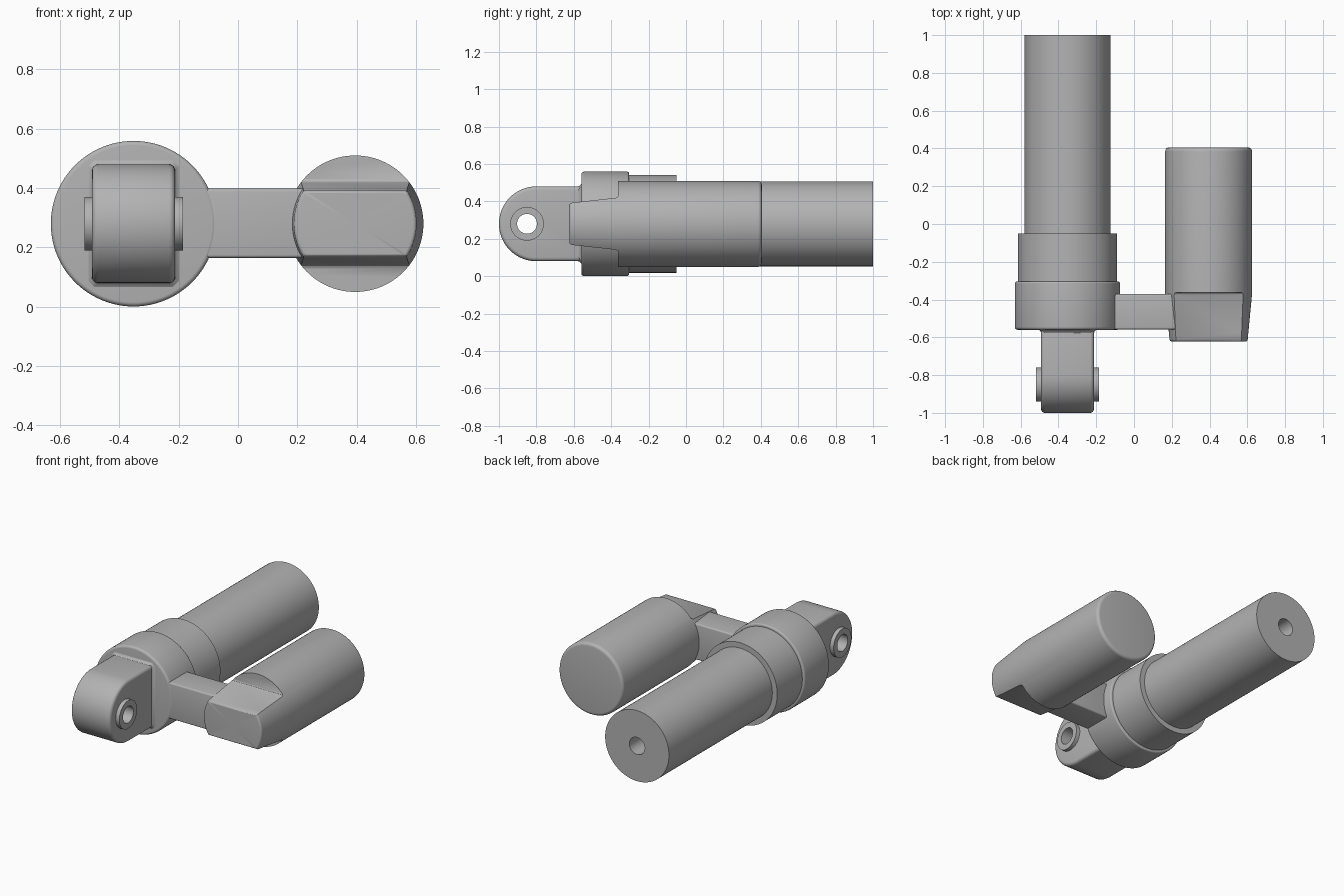
import bpy, bmesh, math
from mathutils import Vector

cube = bpy.data.objects.get("Cube")
if cube:
    bpy.data.objects.remove(cube, do_unlink=True)

# One plain metal colour
metal = bpy.data.materials.new("plain grey metal")
metal.use_nodes = True
metal.diffuse_color = (0.45, 0.45, 0.45, 1)
metal.node_tree.nodes["Principled BSDF"].inputs["Base Color"].default_value = metal.diffuse_color

MID = 0.28          # shared axis height
MAIN_X = -0.352     # axis of the long body
SIDE_X = 0.395      # axis of the side canister


def finish(name, bm):
    bmesh.ops.remove_doubles(bm, verts=bm.verts, dist=1e-5)
    bmesh.ops.recalc_face_normals(bm, faces=bm.faces)
    mesh = bpy.data.meshes.new(name)
    bm.to_mesh(mesh)
    bm.free()
    mesh.materials.append(metal)
    obj = bpy.data.objects.new(name, mesh)
    bpy.context.collection.objects.link(obj)
    return obj


def loft(name, rings, cyclic=False, caps=True):
    """Skin a list of equally long point rings."""
    bm = bmesh.new()
    rows = [[bm.verts.new(p) for p in ring] for ring in rings]
    n = len(rows[0])
    pairs = list(zip(rows, rows[1:])) + ([(rows[-1], rows[0])] if cyclic else [])
    for a, b in pairs:
        for i in range(n):
            j = (i + 1) % n
            bm.faces.new((a[i], a[j], b[j], b[i]))
    if caps and not cyclic:
        bm.faces.new(rows[0])
        bm.faces.new(rows[-1])
    return finish(name, bm)


def lathe(name, profile, centre, axis="Y", cyclic=False, n=96):
    """Turn (radius, distance) points about an axis through centre."""
    def point(r, d, a):
        u, v = r * math.cos(a), r * math.sin(a)
        return Vector((u, d, v) if axis == "Y" else (d, u, v)) + Vector(centre)
    rings = [[point(r, d, math.tau * i / n) for i in range(n)] for r, d in profile]
    return loft(name, rings, cyclic)


def rounded(r, d, size, towards, steps=5):
    """Rounded outer corner at the end of a turned part; towards is +1 or -1 end."""
    pts = []
    for i in range(steps + 1):
        a = math.pi / 2 * i / steps
        pts.append((r - size + size * math.cos(a), d - towards * size * (1 - math.sin(a))))
    return pts if towards > 0 else pts[::-1]


def prism(name, outline, x0, x1):
    """Extrude a (y, z) outline along x."""
    return loft(name, [[(x, y, z) for y, z in outline] for x in (x0, x1)])


def bevel(obj, width):
    mod = obj.modifiers.new("soft edges", "BEVEL")
    mod.width, mod.segments = width, 4
    mod.limit_method, mod.angle_limit = "ANGLE", math.radians(40)


def cut(obj, cutter):
    mod = obj.modifiers.new("cut", "BOOLEAN")
    mod.operation, mod.solver, mod.object = "DIFFERENCE", "EXACT", cutter
    cutter.hide_render = True


def bake(obj, cutters=()):
    """Apply the modifiers, drop the cutters and shade."""
    if obj.modifiers:
        deps = bpy.context.evaluated_depsgraph_get()
        mesh = bpy.data.meshes.new_from_object(obj.evaluated_get(deps))
        obj.modifiers.clear()
        obj.data = mesh
    for c in cutters:
        bpy.data.objects.remove(c, do_unlink=True)
    bpy.ops.object.select_all(action="DESELECT")
    obj.select_set(True)
    bpy.context.view_layer.objects.active = obj
    bpy.ops.object.shade_smooth_by_angle(angle=math.radians(30))


# Long body: collar, sleeve and tube with a blind hole in its end
main = (MAIN_X, 0, MID)
bake(lathe("collar", [(0, -0.56)] + rounded(0.279, -0.56, 0.015, -1)
           + rounded(0.279, -0.305, 0.01, 1) + [(0, -0.305)], main))
bake(lathe("sleeve", [(0, -0.4), (0.262, -0.4), (0.262, -0.05), (0, -0.05)], main))
bake(lathe("tube", [(0, -0.2), (0.227, -0.2), (0.227, 1), (0.055, 1),
                    (0.055, 0.6), (0, 0.6)], main))

# Mounting eye with a cross bore
arc = [math.pi / 2 + math.pi * i / 40 for i in range(41)]
outline = [(-0.8 + 0.2 * math.cos(a), MID + 0.2 * math.sin(a)) for a in arc]
outline += [(-0.52, MID - 0.2), (-0.52, MID + 0.2)]
eye = prism("mounting_eye", outline, MAIN_X - 0.14, MAIN_X + 0.14)
bevel(eye, 0.02)
bore = lathe("bore_cutter", [(0, -0.3), (0.075, -0.3), (0.075, 0.3), (0, 0.3)],
             (MAIN_X, -0.85, MID), "X", n=48)
cut(eye, bore)
bake(eye, [bore])


# Flared foot where the eye meets the collar
def foot_ring(y, grow):
    w, h, c = 0.14 + grow, 0.2 + grow, 0.02
    corners = [(w, h - c), (w - c, h), (c - w, h), (-w, h - c),
               (-w, c - h), (c - w, -h), (w - c, -h), (w, c - h)]
    return [(MAIN_X + u, y, MID + v) for u, v in corners]


bake(loft("eye_foot", [foot_ring(-0.58, -0.001), foot_ring(-0.567, 0.004),
                       foot_ring(-0.558, 0.015)]))

# Bushing through the eye
bake(lathe("eye_bushing", [(0.053, -0.166), (0.09, -0.166), (0.09, 0.166), (0.053, 0.166)],
           (MAIN_X, -0.85, MID), "X", cyclic=True, n=64))

# Arm joining the body to the canister
arm = prism("bridge_arm", [(-0.558, 0.165), (-0.37, 0.165), (-0.37, 0.398), (-0.558, 0.398)],
            -0.2, 0.32)
bevel(arm, 0.01)
bake(arm)

# Side canister: tapered nose, with sloping flats cut above and below
canister = lathe("side_canister", [(0, -0.622)] + rounded(0.207, -0.622, 0.012, -1)
                 + [(0.23, -0.37)] + rounded(0.23, 0.405, 0.02, 1) + [(0, 0.405)],
                 (SIDE_X, 0, MID))
cutters = []
for side in (1, -1):
    flat = [(-0.7, 0.09), (-0.624, 0.101), (-0.62, 0.107), (-0.61, 0.113),
            (-0.375, 0.139), (-0.367, 0.143), (-0.363, 0.15), (-0.363, 0.4), (-0.7, 0.4)]
    wedge = prism("flat_cutter", [(y, MID + side * z) for y, z in flat], 0.05, 0.75)
    cut(canister, wedge)
    cutters.append(wedge)
bake(canister, cutters)
